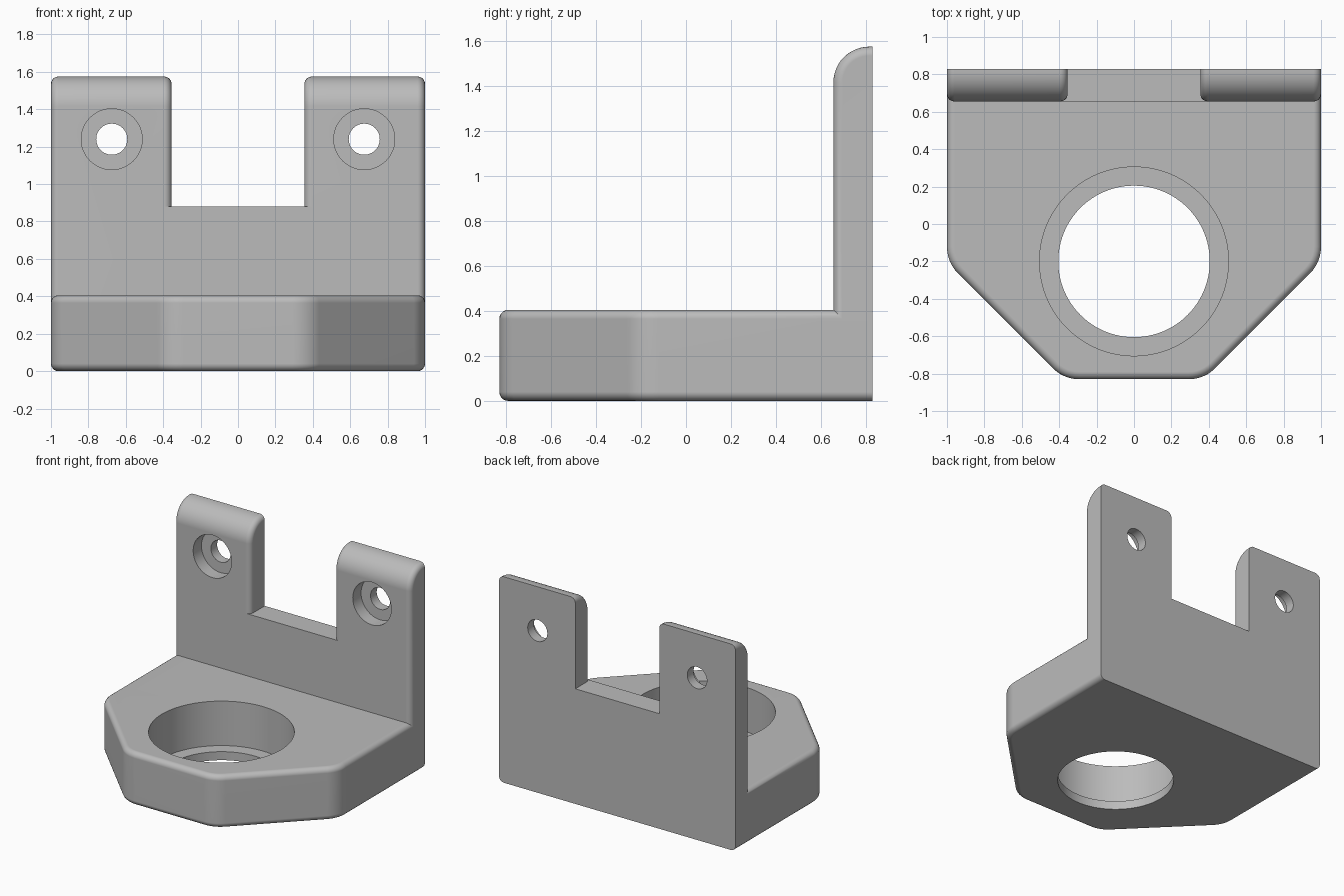
import bpy, bmesh
from math import sin, cos, radians
from mathutils import Vector

if "Cube" in bpy.data.objects:
    bpy.data.objects.remove(bpy.data.objects["Cube"], do_unlink=True)

FRONT, BACK, BASE_TOP, TOP = 0.655, 0.83, 0.405, 1.575
FILLET = 0.04

grey = bpy.data.materials.new("plain grey")
grey.use_nodes = True
colour = (0.5, 0.5, 0.5, 1)
grey.diffuse_color = colour
grey.node_tree.nodes["Principled BSDF"].inputs["Base Color"].default_value = colour


def arc(cx, cy, r, start, end, steps):
    angles = [radians(start + (end - start) * i / steps) for i in range(steps + 1)]
    return [(cx + r * cos(a), cy + r * sin(a)) for a in angles]


def prism(name, points, offset, rounded=None):
    """Extrude a loop of 3D points; fillet the edges picked by the rule."""
    bm = bmesh.new()
    face = bm.faces.new([bm.verts.new(p) for p in points])
    new = bmesh.ops.extrude_face_region(bm, geom=[face], use_keep_orig=True)["geom"]
    bmesh.ops.translate(bm, vec=offset, verts=[g for g in new if isinstance(g, bmesh.types.BMVert)])
    bmesh.ops.recalc_face_normals(bm, faces=bm.faces)
    if rounded:
        edges = [e for e in bm.edges if rounded(e.verts[0].co, e.verts[1].co)]
        bmesh.ops.bevel(bm, geom=edges, offset=FILLET, segments=5, profile=0.5,
                        affect='EDGES', clamp_overlap=True)
    mesh = bpy.data.meshes.new(name)
    bm.to_mesh(mesh)
    bm.free()
    mesh.materials.append(grey)
    obj = bpy.data.objects.new(name, mesh)
    bpy.context.collection.objects.link(obj)
    return obj


def combine(target, other, operation):
    mod = target.modifiers.new(operation.lower(), 'BOOLEAN')
    mod.operation, mod.object, mod.solver = operation, other, 'EXACT'
    bpy.ops.object.select_all(action='DESELECT')
    bpy.context.view_layer.objects.active = target
    target.select_set(True)
    bpy.ops.object.modifier_apply(modifier=mod.name)
    bpy.data.objects.remove(other, do_unlink=True)


def both_at(a, b, axis, values):
    return any(abs(a[axis] - v) < 1e-4 and abs(b[axis] - v) < 1e-4 for v in values)


# Base plate with chamfered, softened front corners
r = 0.2
t = r * (2 ** 0.5 - 1)
half = (arc(0.375 - t, -0.83 + r, r, -90, -45, 6)
        + arc(1 - r, -0.205 + t, r, -45, 0, 6) + [(1, BACK)])
outline = half + [(-x, y) for x, y in reversed(half)]
bracket = prism("mounting_bracket", [(x, y, 0) for x, y in outline], Vector((0, 0, BASE_TOP)),
                lambda a, b: both_at(a, b, 2, (0, BASE_TOP)) and not both_at(a, b, 1, (BACK,)))

# Upright tabs with a rounded front top
R = 0.16
low = BASE_TOP - FILLET - 0.01
profile = ([(BACK, low), (FRONT, low)]
           + arc(FRONT + R, TOP - R, R, 180, 90, 12) + [(BACK, TOP)])
for side in (-1, 1):
    ends = (side * 0.355, side)
    tab = prism("tab", [(ends[0], y, z) for y, z in profile], Vector((ends[1] - ends[0], 0, 0)),
                lambda a, b: both_at(a, b, 0, ends) and not both_at(a, b, 1, (BACK,))
                and not both_at(a, b, 2, (low,)))
    combine(bracket, tab, 'UNION')

# Wall between the tabs
wall = prism("wall", [(-0.6, FRONT, low), (0.6, FRONT, low), (0.6, BACK, low), (-0.6, BACK, low)],
             Vector((0, 0, 0.88 - low)))
combine(bracket, wall, 'UNION')

# Large stepped bore in the base
for radius, bottom in ((0.405, -0.1), (0.505, 0.065)):
    ring = arc(0, -0.2, radius, 0, 360, 96)[:-1]
    bore = prism("bore_cutter", [(x, y, bottom) for x, y in ring], Vector((0, 0, 0.6 - bottom)))
    combine(bracket, bore, 'DIFFERENCE')

# Counterbored screw holes in the tabs
for side in (-1, 1):
    for radius, depth in ((0.083, 0.3), (0.163, 0.1)):
        ring = arc(side * 0.675, 1.24, radius, 0, 360, 48)[:-1]
        hole = prism("hole_cutter", [(x, FRONT - 0.1, z) for x, z in ring],
                     Vector((0, 0.1 + depth, 0)))
        combine(bracket, hole, 'DIFFERENCE')

# Smooth fillets and bores, crisp corners, clean flat faces
bpy.ops.object.shade_smooth_by_angle(angle=radians(30))
normals = bracket.modifiers.new("flat_face_normals", 'WEIGHTED_NORMAL')
normals.keep_sharp = True
